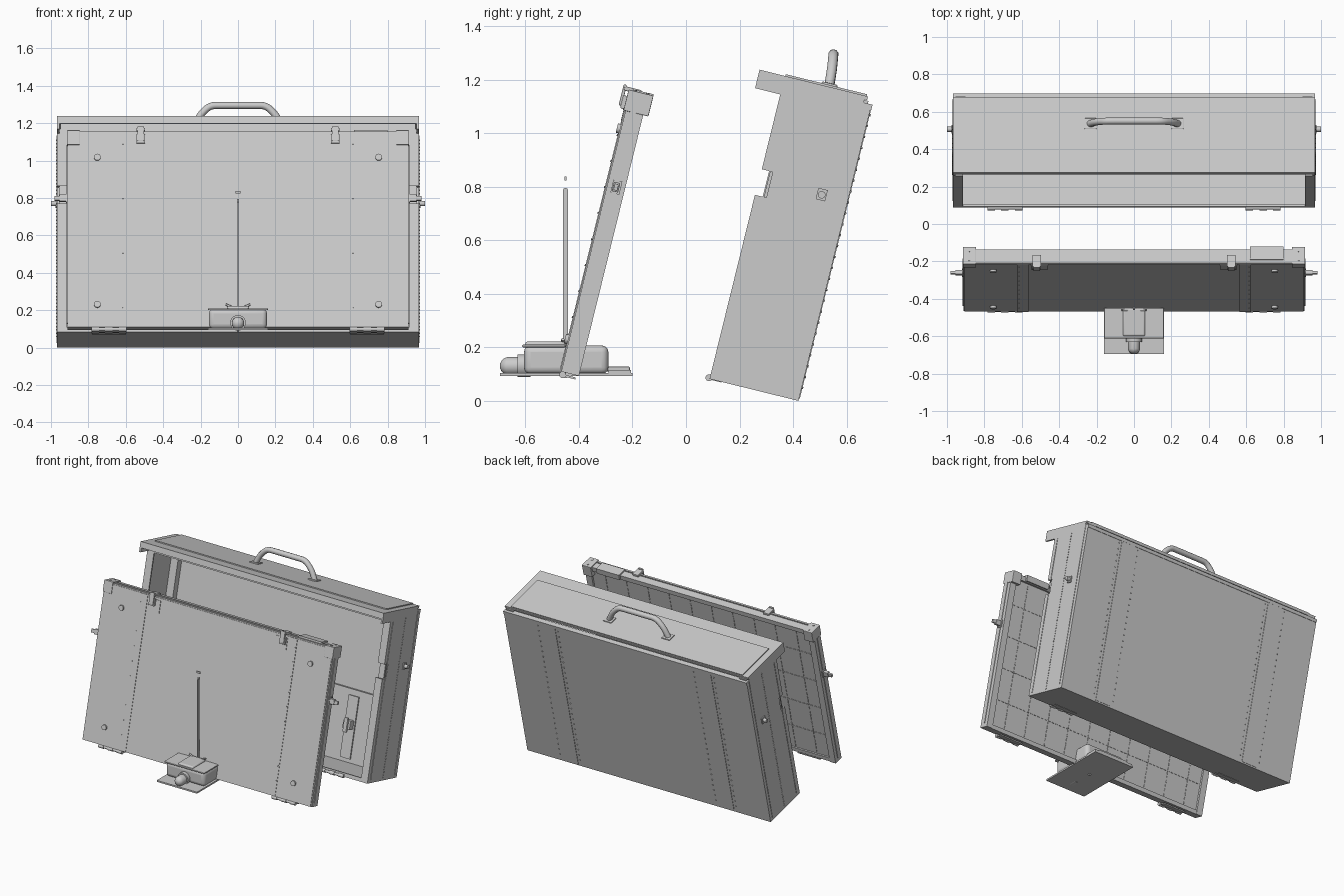
import bpy, bmesh, math
from mathutils import Matrix, Vector

if "Cube" in bpy.data.objects:
    bpy.data.objects.remove(bpy.data.objects["Cube"])

TILT = Matrix.Rotation(math.radians(-13.85), 4, 'X')
CASE = Matrix.Translation((0, 0.42, 0)) @ TILT
PANEL = Matrix.Translation((0, -0.468, 0.118)) @ TILT
WORLD = Matrix.Identity(4)


def finish(name, bm, frame, bevel=0, segs=2, smooth=False):
    bmesh.ops.recalc_face_normals(bm, faces=bm.faces)
    me = bpy.data.meshes.new(name)
    bm.to_mesh(me)
    bm.free()
    ob = bpy.data.objects.new(name, me)
    bpy.context.collection.objects.link(ob)
    ob.matrix_world = frame
    if bevel:
        m = ob.modifiers.new("bevel", 'BEVEL')
        m.width, m.segments = bevel, segs
    if smooth:
        bpy.ops.object.select_all(action='DESELECT')
        ob.select_set(True)
        bpy.context.view_layer.objects.active = ob
        bpy.ops.object.shade_smooth_by_angle(angle=math.radians(40))
    return ob


def boxes(name, frame, spans, mirror=False, **kw):
    """Each span is (x0, x1, y0, y1, z0, z1)."""
    bm = bmesh.new()
    for x0, x1, y0, y1, z0, z1 in spans:
        for s in ((1, -1) if mirror else (1,)):
            c = Vector((s * (x0 + x1) / 2, (y0 + y1) / 2, (z0 + z1) / 2))
            bmesh.ops.create_cube(bm, size=1, matrix=Matrix.Translation(c)
                                  @ Matrix.Diagonal((x1 - x0, y1 - y0, z1 - z0, 1)))
    return finish(name, bm, frame, **kw)


def cylinders(name, frame, centres, r, depth, axis='Z', sides=8, **kw):
    rot = {'Z': Matrix(), 'X': Matrix.Rotation(math.pi / 2, 4, 'Y'),
           'Y': Matrix.Rotation(math.pi / 2, 4, 'X')}[axis]
    bm = bmesh.new()
    for c in centres:
        bmesh.ops.create_cone(bm, cap_ends=True, segments=sides, radius1=r, radius2=r,
                              depth=depth, matrix=Matrix.Translation(c) @ rot)
    return finish(name, bm, frame, **kw)


def profile(name, frame, pts, x0, x1):
    bm = bmesh.new()
    f = bm.faces.new([bm.verts.new((x0, y, z)) for y, z in pts])
    r = bmesh.ops.extrude_face_region(bm, geom=[f])
    bmesh.ops.translate(bm, vec=(x1 - x0, 0, 0),
                        verts=[v for v in r['geom'] if isinstance(v, bmesh.types.BMVert)])
    return finish(name, bm, frame)


def tube(name, frame, pts, r, handle=0.03):
    cu = bpy.data.curves.new(name, 'CURVE')
    cu.dimensions, cu.bevel_depth, cu.bevel_resolution = '3D', r, 3
    cu.use_fill_caps = True
    sp = cu.splines.new('POLY')
    path = [Vector(pts[0])]
    for a, b, c in zip(pts, pts[1:], pts[2:]):
        a, b, c = Vector(a), Vector(b), Vector(c)
        p, q = b + (a - b).normalized() * handle, b + (c - b).normalized() * handle
        path += [p.lerp(b, t).lerp(b.lerp(q, t), t) for t in (0, .25, .5, .75, 1)]
    path.append(Vector(pts[-1]))
    sp.points.add(len(path) - 1)
    for p, co in zip(sp.points, path):
        p.co = (*co, 1)
    ob = bpy.data.objects.new(name, cu)
    bpy.context.collection.objects.link(ob)
    ob.matrix_world = frame


def steps(a, b, n):
    return [a + (b - a) * i / (n - 1) for i in range(n)]


# ---- Case: notched side walls with hood flaps
SIDE = [(-.342, 0), (0, 0), (0, 1.13), (-.03, 1.13), (-.03, 1.163), (-.437, 1.163), (-.437, 1.095),
        (-.34, 1.095), (-.34, .807), (-.298, .807), (-.298, .708), (-.342, .708)]
for s, n in ((1, "right"), (-1, "left")):
    profile("case_side_" + n, CASE, SIDE, s * .955, s * .968)
boxes("case_back", CASE, [(-.968, .968, -.014, 0, 0, 1.13)])
boxes("case_floor", CASE, [(-.968, .968, -.342, 0, 0, .014), (-.93, .93, -.342, -.33, .014, .026)])
boxes("case_roof", CASE, [(-.968, .968, -.437, -.02, 1.152, 1.166), (-.968, .968, -.03, .004, 1.118, 1.14),
                          (-.968, .968, -.437, -.425, 1.125, 1.155), (-.95, .95, -.34, -.325, 1.09, 1.152)])
boxes("roof_plate", CASE, [(-.922, .922, -.338, -.025, 1.166, 1.173)])
boxes("front_flanges", CASE, [(.915, .957, -.342, -.33, .014, .708), (.915, .957, -.34, -.33, .807, 1.12),
                              (.915, .957, -.31, -.298, .70, .815)], mirror=True)
boxes("case_side_seams", CASE, [(.966, .971, -.312, -.306, .02, 1.09),
                                (.966, .971, -.03, -.024, .02, 1.13)], mirror=True)
boxes("back_straps", CASE, [(.56, .68, -.004, .003, .01, 1.12)], mirror=True)
# Rivet rows on the case sides and back
cylinders("side_rivets", CASE, [(s * .968, y, v) for s in (1, -1) for y in (-.165,)
                                for v in steps(.02, 1.1, 60)], .004, .008, 'X', 6)
cylinders("back_rivets", CASE, [(s * x, 0, v) for s in (1, -1) for x in (.54, .70)
                                for v in steps(.05, 1.1, 26)], .004, .012, 'Y', 6)
# Side studs
boxes("case_stud_plates", CASE, [(.965, .976, -.118, -.082, .747, .79)], mirror=True)
cylinders("case_studs", CASE, [(s * .985, -.1, .768) for s in (1, -1)], .014, .03, 'X', 12, smooth=True)
# Case interior: lower liner and latch rails
boxes("lower_liner", CASE, [(-.955, .955, -.035, -.014, .014, .5)])
boxes("inner_posts", CASE, [(.9, .955, -.06, -.014, .014, 1.15)], mirror=True)
boxes("latch_rails", CASE, [(.54, .62, -.045, -.034, .04, .46)], mirror=True)
boxes("latch_blocks", CASE, [(.55, .61, -.085, -.04, .24, .30), (.565, .595, -.1, -.08, .22, .32)],
      mirror=True, bevel=.006)
# Carrying handle
tube("carry_handle", CASE, [(-.235, -.17, 1.172), (-.205, -.175, 1.235), (-.15, -.183, 1.288), (.15, -.183, 1.288),
                            (.205, -.175, 1.235), (.235, -.17, 1.172)], .019)
boxes("handle_feet", CASE, [(.20, .265, -.2, -.14, 1.166, 1.18)], mirror=True, bevel=.004)

# ---- Hinges on both lower edges
for n, fr, y, z in (("case", CASE, -.345, .004), ("panel", PANEL, .012, -.018)):
    cylinders(n + "_hinge_knuckles", fr, [(s * (.69 + d), y, z) for s in (1, -1)
                                          for d in (-.073, 0, .073)], .013, .04, 'X', 12, smooth=True)
    cylinders(n + "_hinge_pins", fr, [(s * .69, y, z) for s in (1, -1)], .009, .185, 'X', 10, smooth=True)
    boxes(n + "_hinge_leaves", fr, [(.6, .78, y, y + .05, z - .006, z + .002)], mirror=True)

# ---- Front panel
boxes("panel_body", PANEL, [(-.905, .905, 0, .058, 0, 1.06)])
boxes("panel_side_rails", PANEL, [(.865, .912, .004, .072, -.008, 1.06),
                                  (.908, .916, .025, .045, .02, 1.0)], mirror=True)
boxes("panel_cross_rails", PANEL, [(-.87, .87, .004, .078, 1.035, 1.068), (-.87, .87, .004, .068, -.008, .02),
                                   (-.87, .87, .02, .026, 1.066, 1.074)])
boxes("panel_corner_blocks", PANEL, [(.845, .915, -.004, .092, .995, 1.075)], mirror=True, bevel=.003)
boxes("panel_top_pad", PANEL, [(.62, .80, .02, .092, 1.04, 1.08)])
boxes("panel_front_straps", PANEL, [(.565, .625, -.003, .004, 0, 1.06)], mirror=True)
cylinders("panel_corner_rivets", PANEL, [(s * .88, y, 1.075) for s in (1, -1) for y in (.02, .07)],
          .007, .008, 'Z', 8)
cylinders("panel_bolts", PANEL, [(s * .752, -.004, v) for s in (1, -1) for v in (.115, .925)],
          .018, .016, 'Y', 14, smooth=True)
cylinders("panel_front_rivets", PANEL, [(s * .615, -.002, v) for s in (1, -1) for v in steps(.1, 1.0, 10)],
          .004, .008, 'Y', 6)
# Stitched grid on the back of the panel
stitch = [(x - .002, x + .002, .056, .062, v, v + .018) for x in steps(-.76, .76, 10) for v in steps(.03, 1.0, 34)]
stitch += [(x, x + .018, .056, .062, v - .002, v + .002) for v in steps(.2, .86, 4) for x in steps(-.85, .83, 56)]
boxes("back_stitching", PANEL, stitch)
# Upper clips
boxes("clip_plates", PANEL, [(.46, .55, -.004, .002, .955, 1.045)], mirror=True)
boxes("clips", PANEL, [(.497, .543, -.018, 0, 1.0, 1.05), (.502, .538, -.026, -.014, 1.01, 1.09),
                       (.497, .543, -.02, .045, 1.068, 1.084)], mirror=True, bevel=.003)
# Side latches
boxes("panel_latch_plates", PANEL, [(.91, .92, .022, .056, .685, .735)], mirror=True)
boxes("panel_latch_arms", PANEL, [(.91, .955, .026, .05, .692, .728),
                                  (.95, .982, .03, .046, .697, .722)], mirror=True, bevel=.003)

# ---- Stand at the foot of the panel
boxes("stand_base", WORLD, [(-.16, .16, -.695, -.2, .093, .104), (-.155, .155, -.29, -.205, .104, .116)])
boxes("stand_box", WORLD, [(-.155, .155, -.605, -.29, .1, .207)], bevel=.025, segs=4, smooth=True)
boxes("stand_lid", WORLD, [(-.16, .16, -.612, -.45, .2, .21)], bevel=.004)
boxes("stand_hood", WORLD, [(-.06, .06, -.6, -.45, .2, .222)], bevel=.01, segs=3, smooth=True)
boxes("stand_rear_steps", WORLD, [(-.12, .12, -.3, -.21, .11, .128)], bevel=.004)
tube("stand_loop", WORLD, [(-.065, -.46, .23), (-.03, -.46, .215), (.03, -.46, .215), (.065, -.46, .23)], .006, .012)
# Rounded knob on the front of the stand
cylinders("knob_neck", WORLD, [(0, -.605, .132)], .042, .05, 'Y', 20, smooth=True)
bm = bmesh.new()
bmesh.ops.create_uvsphere(bm, u_segments=20, v_segments=12, radius=.034)
for v in bm.verts:
    v.co.y += -.06 if v.co.y < -.001 else 0
finish("knob", bm, Matrix.Translation((0, -.601, .13)), smooth=True)
# Flat upright rod with tip
boxes("rod", WORLD, [(-.004, .004, -.459, -.441, .1, .785)])
cylinders("rod_ends", WORLD, [(0, -.45, .785), (0, -.45, .095)], .01, .012, 'X', 16, smooth=True)
boxes("rod_tip", WORLD, [(-.014, .014, -.453, -.447, .823, .838)])
